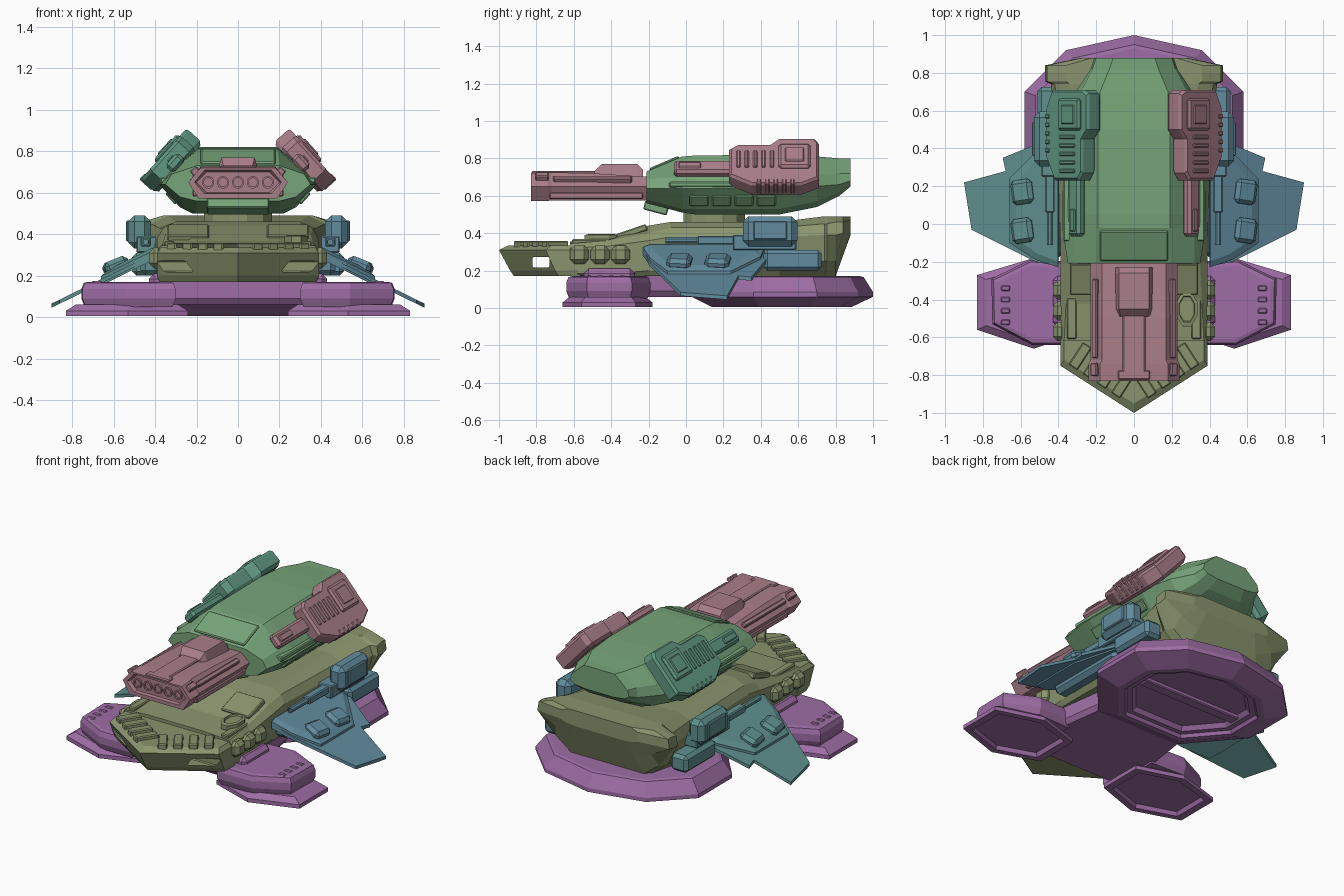
import bpy, bmesh, math
from mathutils import Matrix, Vector

cube = bpy.data.objects.get("Cube")
if cube:
    bpy.data.objects.remove(cube, do_unlink=True)


def material(name, rgb):
    mat = bpy.data.materials.new(name)
    mat.use_nodes = True
    color = (*rgb, 1)
    mat.diffuse_color = color
    mat.node_tree.nodes["Principled BSDF"].inputs["Base Color"].default_value = color
    return mat


PURPLE = material("purple", (.34, .155, .375))
OLIVE = material("olive", (.25, .30, .155))
GREEN = material("green", (.185, .375, .195))
PINK = material("dusty pink", (.40, .21, .25))
BLUE = material("steel blue", (.12, .26, .34))
TEAL = material("teal", (.115, .28, .275))
SEA = material("sea green", (.12, .315, .225))
IDENTITY = Matrix.Identity(4)


def finish(name, bm, mat, M):
    bm.transform(M)
    bmesh.ops.recalc_face_normals(bm, faces=bm.faces)
    mesh = bpy.data.meshes.new(name)
    bm.to_mesh(mesh)
    bm.free()
    obj = bpy.data.objects.new(name, mesh)
    bpy.context.collection.objects.link(obj)
    if mat:
        mesh.materials.append(mat)
    return obj


def loft(name, rings, mat, M=IDENTITY):
    """Skin a stack of rings and cap both ends."""
    bm = bmesh.new()
    loops = [[bm.verts.new(p) for p in ring] for ring in rings]
    count = len(loops[0])
    for a, b in zip(loops, loops[1:]):
        for i in range(count):
            j = (i + 1) % count
            bm.faces.new((a[i], a[j], b[j], b[i]))
    bm.faces.new(loops[0])
    bm.faces.new(loops[-1])
    return finish(name, bm, mat, M)


def both(half):
    """Complete a half outline by reflecting it in x."""
    return half + [(-x, v) for x, v in reversed(half) if x > 0]


def along(name, sections, mat, M=IDENTITY):
    return loft(name, [[(x, y, z) for x, z in both(h)] for y, h in sections], mat, M)


def tiers(name, outline, levels, mat, M=IDENTITY, center=(0, 0)):
    cx, cy = center
    rings = [[(cx + (x - cx) * s, cy + (y - cy) * s, z) for x, y in outline]
             for s, z in levels]
    return loft(name, rings, mat, M)


def box(name, loc, size, mat, M=IDENTITY, rot=(0, 0, 0), bevel=.006):
    bm = bmesh.new()
    bmesh.ops.create_cube(bm, size=1)
    bm.transform(Matrix.Diagonal((*size, 1)))
    bevel = min(bevel, min(size) * .4)
    bmesh.ops.bevel(bm, geom=bm.edges[:], offset=bevel, segments=1, affect='EDGES')
    turn = Matrix.Translation(loc)
    for axis, angle in zip("XYZ", rot):
        turn = turn @ Matrix.Rotation(math.radians(angle), 4, axis)
    return finish(name, bm, mat, M @ turn)


def ngon(sides, r):
    step = math.tau / sides
    return [(r * math.cos((i + .5) * step), r * math.sin((i + .5) * step))
            for i in range(sides)]


def rod(name, start, length, r, mat, M=IDENTITY, sides=8):
    """Prism running forward from start, with a sunken muzzle."""
    place = M @ Matrix.Translation(start) @ Matrix.Rotation(math.pi / 2, 4, 'X')
    levels = [(1, 0), (1, length), (.7, length), (.7, length - r * .5)]
    return tiers(name, ngon(sides, r), levels, mat, place)


# Rear hover base with a hollow underside
tiers("rear_base", both([(.3, .03), (.58, .36), (.58, .70), (.36, .92), (0, 1)]),
      [(.58, .05), (.62, .025), (.68, .025), (.70, .005), (.77, .005), (1, .06),
       (1, .085), (.9, .165), (.86, .17)], PURPLE, center=(0, .5))
box("base_strut", (0, .5, .04), (.7, .07, .03), PURPLE)
# Chassis that joins the bases
tiers("chassis", both([(.36, -.57), (.40, -.4), (.36, -.22), (.30, .2)]),
      [(.94, .06), (1, .09), (1, .19)], PURPLE, center=(0, -.2))

# Main hull
along("hull", [
    (-.62, [(.37, .175), (.385, .185), (.385, .32), (.37, .345), (.2, .355)]),
    (-.42, [(.38, .17), (.39, .18), (.39, .33), (.36, .36), (.2, .365)]),
    (-.2, [(.37, .17), (.39, .2), (.39, .36), (.35, .4), (.3, .44)]),
    (-.08, [(.37, .17), (.39, .2), (.39, .38), (.36, .43), (.3, .46)]),
    (.5, [(.36, .17), (.4, .22), (.41, .38), (.38, .43), (.3, .46)]),
    (.74, [(.3, .17), (.4, .25), (.44, .39), (.42, .45), (.34, .49)]),
    (.755, [(.3, .17), (.4, .25), (.47, .39), (.46, .45), (.36, .49)]),
    (.8, [(.26, .17), (.37, .25), (.47, .39), (.46, .46), (.36, .49)]),
    (.84, [(.22, .28), (.34, .33), (.47, .4), (.46, .46), (.36, .49)]),
    (.88, [(.18, .39), (.25, .4), (.28, .41), (.27, .47), (.22, .49)])], OLIVE)

# Pointed prow, its faces leaning back towards the bottom
prow = loft("prow", [[(x, y, z) for x, y in both([(0, tip), (w, shoulder), (w, -.58)])]
                     for z, tip, w, shoulder in ((.17, -.92, .38, -.68), (.2, -.94, .39, -.7),
                                                 (.31, -1, .39, -.75), (.335, -.95, .37, -.72))],
            OLIVE)
cutter = box("prow_cutter", (0, -.775, .245), (1, .09, .055), None)
cutter.hide_render = True
cutter.hide_viewport = True
opening = prow.modifiers.new("prow_opening", 'BOOLEAN')
opening.object = cutter
opening.solver = 'EXACT'
tiers("deck_hatch", ngon(8, 1), [(1, 0), (1, .03), (.75, .035), (.7, .025)], OLIVE,
      Matrix.LocRotScale(Vector((.28, -.45, .36)), None, Vector((.06, .1, 1))))

# Turret
tiers("turret_neck", ngon(12, .17), [(1, .44), (1, .53)], OLIVE,
      Matrix.Translation((0, .15, 0)))
along("turret", [
    (-.21, [(.2, .56), (.28, .58), (.35, .64), (.32, .69), (.2, .73)]),
    (-.02, [(.2, .51), (.26, .53), (.38, .64), (.32, .7), (.19, .81)]),
    (.05, [(.22, .5), (.28, .53), (.38, .64), (.32, .71), (.19, .815)]),
    (.5, [(.22, .5), (.28, .53), (.37, .64), (.32, .71), (.19, .82)]),
    (.7, [(.17, .54), (.26, .57), (.31, .65), (.28, .71), (.18, .81)]),
    (.82, [(.12, .6), (.2, .62), (.23, .66), (.22, .72), (.13, .8)]),
    (.88, [(.1, .65), (.18, .66), (.21, .68), (.2, .72), (.11, .8)])], GREEN)
box("turret_front_panel", (0, -.115, .771), (.36, .17, .02), GREEN, rot=(23, 0, 0))
box("turret_chin", (0, -.16, .535), (.3, .13, .05), GREEN, rot=(-15, 0, 0))

# Main cannon block
along("cannon", [
    (-.81, [(.15, .6), (.2, .65), (.15, .7)]),
    (-.83, [(.16, .595), (.21, .65), (.16, .71)]),
    (-.83, [(.19, .572), (.24, .65), (.18, .72)]),
    (-.74, [(.19, .572), (.24, .65), (.18, .725)]),
    (-.72, [(.19, .575), (.23, .65), (.17, .725)]),
    (-.5, [(.19, .575), (.23, .65), (.17, .72)]),
    (-.18, [(.19, .575), (.23, .65), (.17, .7)])], PINK)
for i in range(5):
    rod("cannon_tube", ((i - 2) * .072, -.8, .65), .02, .03, PINK, sides=12)
along("cannon_top", [
    (-.49, [(.09, .7), (.07, .73)]),
    (-.45, [(.1, .7), (.08, .77)]),
    (-.26, [(.1, .7), (.08, .77)]),
    (-.23, [(.1, .7), (.08, .74)])], PINK)
box("cannon_spine", (0, -.62, .722), (.12, .34, .02), PINK)
box("cannon_spine_end", (0, -.8, .722), (.17, .05, .02), PINK)

pad = [(.83, -.27), (.83, -.56), (.53, -.66), (.24, -.56), (.24, -.27), (.53, -.18)]
pad_body = [(.755, -.29), (.75, -.53), (.54, -.64), (.3, -.64), (.3, -.2), (.55, -.19)]
wing = [(.42, -.22), (.52, -.2), (.86, -.03), (.9, .22), (.68, .28), (.695, .35), (.5, .43), (.42, .43)]
wing_armor = [(.4, -.23), (.52, -.19), (.66, -.1), (.66, .24), (.5, .4), (.4, .42)]
gun_outline = [(-.09, .23), (-.12, .27), (-.12, .45), (-.165, .5), (-.165, .69), (-.135, .71),
               (.12, .71), (.165, .62), (.165, .35), (.1, .23)]


def sloped(outline, lift):
    return [(x, y, .3 - .49 * (x - .42) + lift) for x, y in outline]


for s, side, wing_mat, gun_mat in ((1, "left", BLUE, PINK), (-1, "right", TEAL, SEA)):
    M = Matrix.Diagonal((s, 1, 1, 1))

    def part(name):
        return side + "_" + name

    # Front hover pad
    tiers(part("front_pad"), pad,
          [(.8, .03), (.84, .005), (1, .005), (1, .03), (.84, .06)],
          PURPLE, M, (.535, -.42))
    tiers(part("pad_body"), pad_body, [(.93, .05), (1, .09), (1, .135), (.95, .165), (.86, .17)],
          PURPLE, M, (.52, -.42))
    box(part("pad_shoulder"), (.38, -.41, .175), (.1, .27, .07), PURPLE, M, bevel=.025)
    for i in range(4):
        box(part("pad_rib"), (.68, -.52 + i * .06, .165), (.05, .03, .02), PURPLE, M)

    # Hull side bosses, deck slats and step armor
    for i in range(3):
        box(part("hull_boss"), (.395, -.57 + i * .11, .285), (.07, .1, .1), OLIVE, M, bevel=.025)
    for i in range(4):
        box(part("deck_slat"), (.06 + i * .075, -.85 + i * .05, .338), (.055, .14, .04),
            OLIVE, M, (0, 0, 33))
    box(part("deck_step"), (.24, -.29, .405), (.2, .17, .035), OLIVE, M, (19, 0, 0))
    box(part("deck_edge"), (.33, -.5, .355), (.05, .22, .025), OLIVE, M)

    # Turret side panels and rail
    for i in range(4):
        box(part("turret_panel"), (.32, .07 + i * .12, .575), (.02, .1, .07), GREEN, M, (0, 42, 0))
    box(part("turret_rail"), (.35, .14, .66), (.05, .46, .03), GREEN, M)

    # Cannon side armor
    box(part("cannon_rail"), (.2, -.5, .685), (.03, .42, .04), PINK, M, (0, 35, 0))
    box(part("cannon_lamp"), (.205, -.77, .7), (.04, .07, .04), PINK, M, (0, 35, 0))
    box(part("cannon_skirt"), (.2, -.48, .6), (.04, .5, .035), PINK, M)

    # Wing and its armor
    loft(part("wing"), [sloped(wing, -.02), sloped(wing, 0)], wing_mat, M)
    loft(part("wing_armor"), [sloped(wing_armor, -.03), sloped(wing_armor, .015),
         sloped([(.42 + (x - .42) * .85, .1 + (y - .1) * .9) for x, y in wing_armor], .03)],
         wing_mat, M)
    for y in (-.035, .17):
        box(part("wing_hatch"), (.59, y, .25), (.12, .13, .06), wing_mat, M, (0, 22, -8), .02)
    box(part("wing_root"), (.42, .1, .25), (.1, .55, .1), wing_mat, M, bevel=.025)
    box(part("rear_sponson"), (.45, .57, .255), (.12, .31, .11), wing_mat, M, bevel=.02)

    # Small side gun pod
    box(part("pod"), (.475, .45, .41), (.11, .29, .16), wing_mat, M, bevel=.03)
    box(part("pod_cover"), (.53, .45, .415), (.02, .18, .1), wing_mat, M)
    box(part("pod_mount"), (.44, .42, .35), (.1, .34, .08), wing_mat, M)
    box(part("pod_sleeve"), (.445, .2, .362), (.05, .28, .045), wing_mat, M)
    rod(part("pod_barrel"), (.445, .1, .362), .21, .018, wing_mat, M)

    # Tilted turret gun
    G = M @ Matrix.Translation((.325, 0, .757)) @ Matrix.Rotation(math.radians(48), 4, 'Y')
    tiers(part("gun_body"), gun_outline,
          [(.9, -.06), (1, -.04), (1, .03), (.95, .045)], gun_mat, G, (0, .48))
    box(part("gun_cover"), (-.03, .58, .047), (.17, .17, .03), gun_mat, G, bevel=.02)
    box(part("gun_cover_plate"), (-.03, .58, .062), (.1, .1, .012), gun_mat, G)
    for i in range(5):
        box(part("gun_vent"), (-.01, .28 + i * .045, .045), (.12, .022, .02), gun_mat, G)
        box(part("gun_tooth"), (.15, .39 + i * .045, .01), (.04, .024, .08), gun_mat, G)
    box(part("gun_barrel"), (-.005, .09, -.025), (.09, .31, .055), gun_mat, G, bevel=.015)
    box(part("gun_barrel_plate"), (-.005, .02, .004), (.04, .12, .015), gun_mat, G)
    box(part("gun_mount"), (-.03, .45, -.09), (.12, .25, .1), gun_mat, G)
